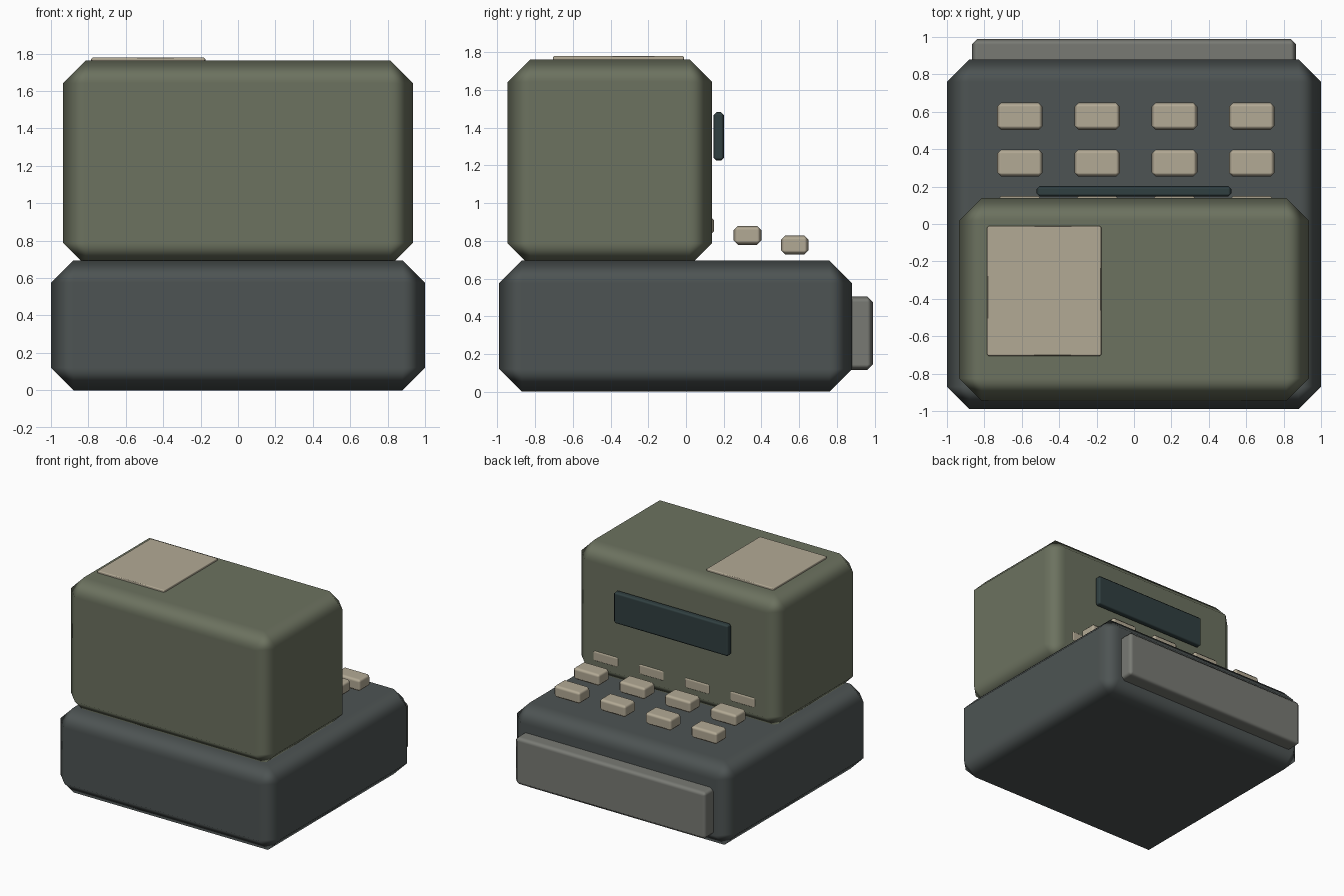
import bpy
import bmesh

if "Cube" in bpy.data.objects:
    bpy.data.objects.remove(bpy.data.objects["Cube"])


def paint(name, rgb):
    mat = bpy.data.materials.new(name)
    mat.diffuse_color = (*rgb, 1)
    mat.use_nodes = True
    mat.node_tree.nodes["Principled BSDF"].inputs["Base Color"].default_value = mat.diffuse_color
    return mat


CHARCOAL = paint("charcoal", (0.075, 0.088, 0.087))
OLIVE = paint("olive", (0.15, 0.168, 0.115))
CREAM = paint("cream", (0.45, 0.40, 0.30))
GLASS = paint("dark_glass", (0.03, 0.05, 0.052))
STEEL = paint("grey_steel", (0.19, 0.195, 0.175))


def box(name, xs, ys, zs, bevel, mat):
    """Box between the given extents with soft-shaded chamfered edges."""
    bm = bmesh.new()
    bmesh.ops.create_cube(bm, size=1)
    for v in bm.verts:
        for i, (lo, hi) in enumerate((xs, ys, zs)):
            v.co[i] = lo + (v.co[i] + 0.5) * (hi - lo)
    for f in bm.faces:
        f.smooth = True
    mesh = bpy.data.meshes.new(name)
    bm.to_mesh(mesh)
    bm.free()
    mesh.materials.append(mat)
    ob = bpy.data.objects.new(name, mesh)
    bpy.context.collection.objects.link(ob)
    mod = ob.modifiers.new("chamfer", 'BEVEL')
    mod.width = bevel
    mod.segments = 1
    mod.harden_normals = True
    return ob


# Main masses
box("base", (-1, 1), (-0.99, 0.88), (0, 0.695), 0.12, CHARCOAL)
box("upper_housing", (-0.935, 0.935), (-0.945, 0.138), (0.667, 1.762), 0.12, OLIVE)

# Cash drawer front
box("drawer", (-0.867, 0.867), (0.84, 0.99), (0.115, 0.505), 0.03, STEEL)

# Display and top plate
box("display", (-0.52, 0.52), (0.146, 0.202), (1.225, 1.482), 0.016, GLASS)
box("top_plate", (-0.785, -0.175), (-0.705, -0.01), (1.745, 1.78), 0.008, CREAM)

# Stepped keyboard: the innermost row is partly sunk in the housing
for row in range(3):
    y, z = 0.576 - 0.25 * row, 0.778 + 0.051 * row
    for col in range(4):
        x = -0.61 + 0.4133 * col
        box(f"key_{row + 1}_{col + 1}", (x - 0.122, x + 0.122),
            (y - 0.073, y + 0.073), (z - 0.05, z + 0.05), 0.022, CREAM)
